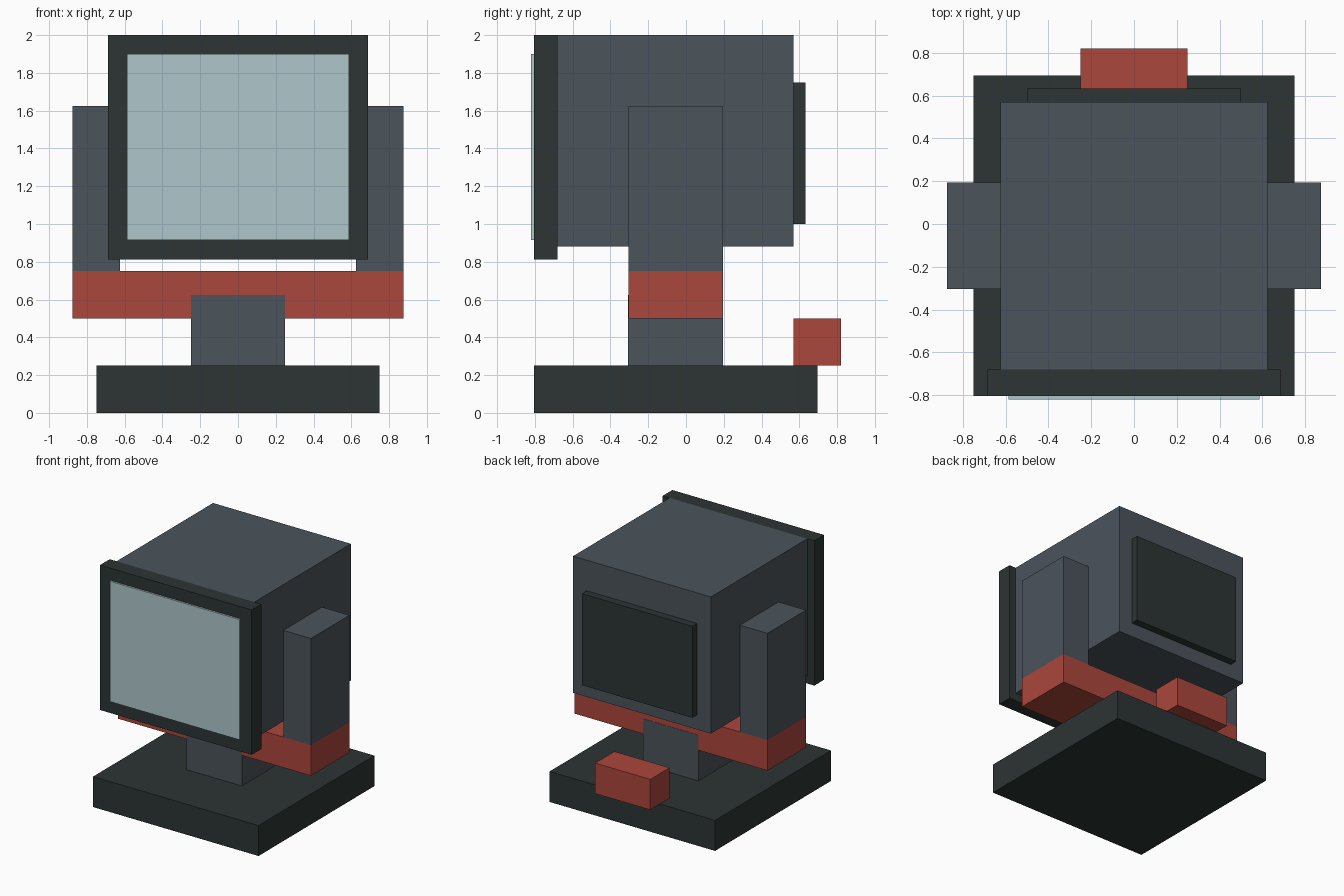
import bpy

default = bpy.data.objects.get("Cube")
if default:
    bpy.data.objects.remove(default, do_unlink=True)


def material(name, rgb):
    mat = bpy.data.materials.new(name)
    mat.use_nodes = True
    color = (*rgb, 1.0)
    mat.diffuse_color = color
    mat.node_tree.nodes["Principled BSDF"].inputs["Base Color"].default_value = color
    return mat


slate = material("slate grey", (0.07, 0.087, 0.105))
dark = material("dark green grey", (0.025, 0.035, 0.033))
red = material("brick red", (0.41, 0.063, 0.045))
glass = material("pale blue glass", (0.43, 0.57, 0.60))


def box(name, mat, x, y, z):
    """Box spanning the given (min, max) ranges, with its origin at the centre."""
    bpy.ops.mesh.primitive_cube_add(size=1, location=[sum(r) / 2 for r in (x, y, z)])
    obj = bpy.context.object
    obj.name = name
    obj.scale = [r[1] - r[0] for r in (x, y, z)]
    bpy.ops.object.transform_apply(location=False, rotation=False, scale=True)
    obj.data.materials.append(mat)
    return obj


def centred(half):
    return (-half, half)


# Depth shared by the yoke and its arms
yoke_y = (-0.305, 0.195)

# Stand
box("base", dark, centred(0.75), (-0.805, 0.695), (0, 0.25))
box("post", slate, centred(0.25), (yoke_y[0] - 0.002, yoke_y[1] + 0.002), (0.25, 0.625))
box("rear_block", red, centred(0.25), (0.57, 0.82), (0.25, 0.5))

# Yoke and the two arms holding the housing
box("yoke_bar", red, centred(0.875), yoke_y, (0.5, 0.75))
box("left_arm", slate, (0.625, 0.875), yoke_y, (0.75, 1.625))
box("right_arm", slate, (-0.875, -0.625), yoke_y, (0.75, 1.625))

# Housing with its screen and rear panel
box("housing", slate, centred(0.625), (-0.68, 0.57), (0.88, 2))
box("screen_frame", dark, centred(0.6875), (-0.805, -0.68), (0.8125, 2))
box("screen", glass, centred(0.588), (-0.82, -0.805), (0.914, 1.9))
box("rear_panel", dark, centred(0.5), (0.57, 0.633), (1.0, 1.75))
